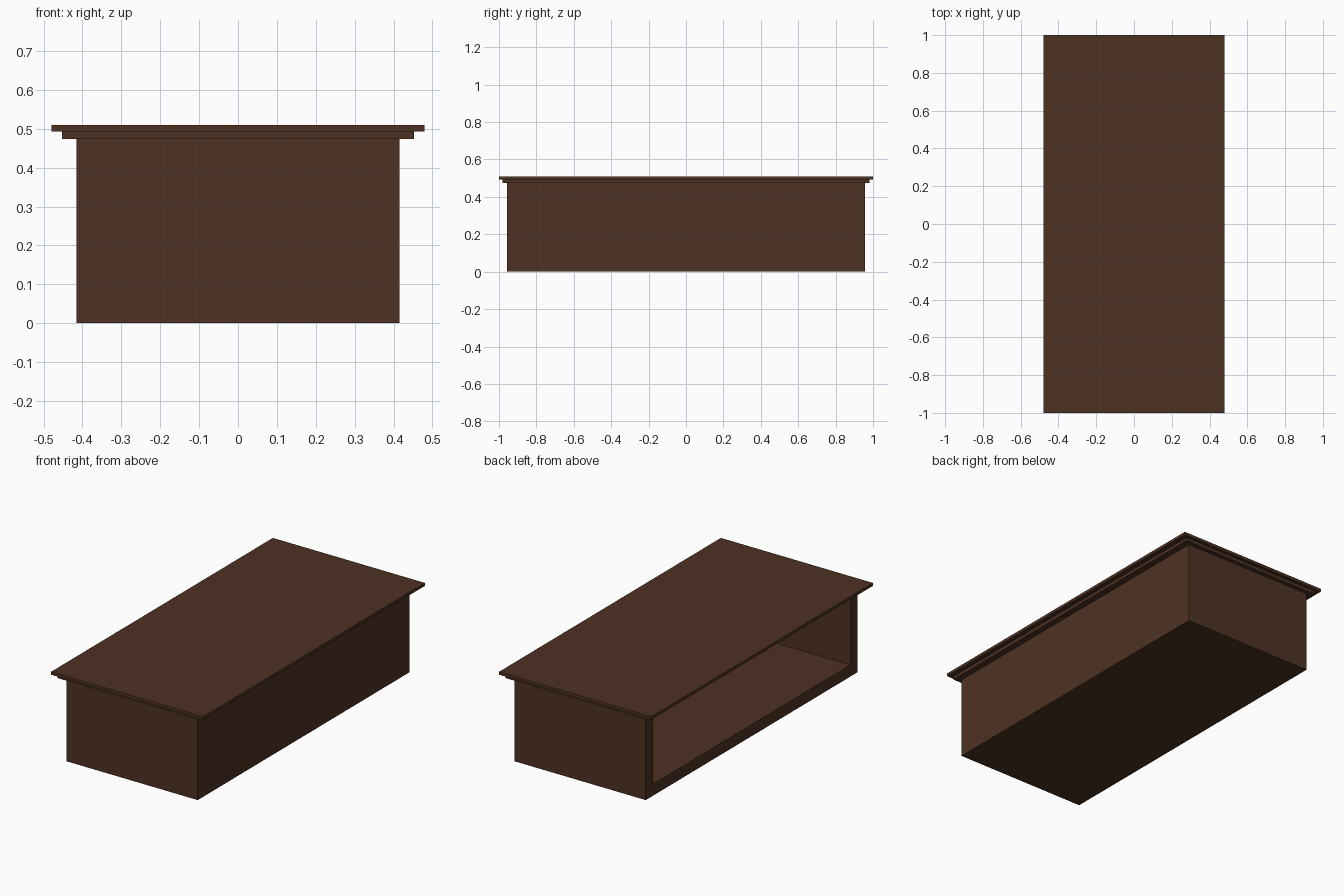
import bpy

if "Cube" in bpy.data.objects:
    bpy.data.objects.remove(bpy.data.objects["Cube"])

wood = bpy.data.materials.new("dark_brown_wood")
wood.diffuse_color = (0.076, 0.032, 0.017, 1)
wood.use_nodes = True
wood.node_tree.nodes["Principled BSDF"].inputs["Base Color"].default_value = wood.diffuse_color


def box(name, lo, hi):
    """Flat-shaded box between two corners."""
    centre = [(a + b) / 2 for a, b in zip(lo, hi)]
    bpy.ops.mesh.primitive_cube_add(size=1, location=centre)
    ob = bpy.context.object
    ob.name = name
    ob.scale = [b - a for a, b in zip(lo, hi)]
    bpy.ops.object.transform_apply(location=True, rotation=False, scale=True)
    ob.data.materials.append(wood)
    return ob


X, Y, H, T = 0.415, 0.956, 0.474, 0.066   # cabinet half sizes, height, wall

# Hollow cabinet body, open along the whole left side
body = box("cabinet_body", (-X, -Y, 0), (X, Y, H))
cutter = box("opening_cutter", (-X - 0.1, -Y + T, T), (X - T, Y - T, H + 0.1))
cutter.hide_render = True
cutter.hide_viewport = True
cut = body.modifiers.new("opening", 'BOOLEAN')
cut.operation = 'DIFFERENCE'
cut.solver = 'EXACT'
cut.object = cutter
bpy.context.view_layer.objects.active = body
bpy.ops.object.modifier_apply(modifier=cut.name)
bpy.data.objects.remove(cutter)

# Stepped top: moulding under a wider board
box("top_moulding", (-0.452, -0.981, H), (0.452, 0.981, 0.493))
box("top_board", (-0.48, -1, 0.493), (0.48, 1, 0.51))
